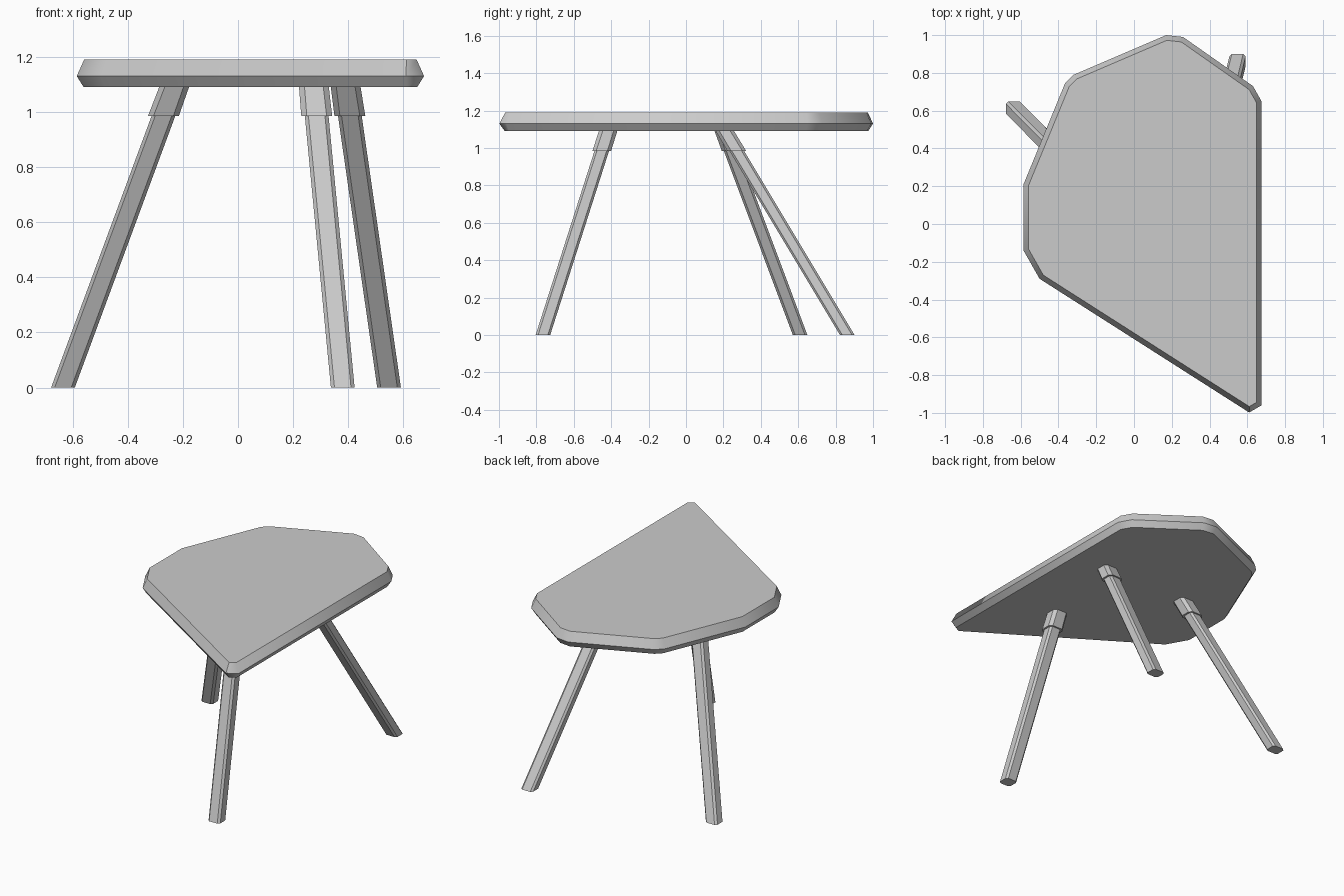
import bpy, bmesh
from mathutils import Vector

if "Cube" in bpy.data.objects:
    bpy.data.objects.remove(bpy.data.objects["Cube"])


def loft(name, rings, smooth=None):
    """Closed solid through a stack of equal-length point rings."""
    bm = bmesh.new()
    vs = [[bm.verts.new(p) for p in ring] for ring in rings]
    n = len(rings[0])
    for a, b in zip(vs, vs[1:]):
        for i in range(n):
            j = (i + 1) % n
            bm.faces.new((a[i], a[j], b[j], b[i]))
    bm.faces.new(vs[0][::-1])
    bm.faces.new(vs[-1])
    bmesh.ops.recalc_face_normals(bm, faces=bm.faces[:])
    mesh = bpy.data.meshes.new(name)
    bm.to_mesh(mesh)
    bm.free()
    ob = bpy.data.objects.new(name, mesh)
    bpy.context.collection.objects.link(ob)
    if smooth:
        bpy.ops.object.select_all(action='DESELECT')
        ob.select_set(True)
        bpy.context.view_layer.objects.active = ob
        bpy.ops.object.shade_smooth_by_angle(angle=smooth)
    return ob


def inset(points, d):
    """Mitred inward offset of a counter-clockwise outline."""
    pts = [Vector(p) for p in points]
    out = []
    for i, p in enumerate(pts):
        e1 = (p - pts[i - 1]).normalized()
        e2 = (pts[(i + 1) % len(pts)] - p).normalized()
        n1, n2 = Vector((-e1.y, e1.x)), Vector((-e2.y, e2.x))
        out.append(p + (n1 + n2) * d / (1 + n1.dot(n2)))
    return out


def section(c, z, w, d, k):
    """Horizontal chamfered rectangle centred on c."""
    x, y = w / 2, d / 2
    pts = [(x, -y + k), (x, y - k), (x - k, y), (-x + k, y),
           (-x, y - k), (-x, -y + k), (-x + k, -y), (x - k, -y)]
    return [(c.x + px, c.y + py, z) for px, py in pts]


# Seat: irregular slab with a bevelled rim
outline = [(-0.585, 0.21), (-0.585, -0.14), (-0.50, -0.29), (0.61, -0.998),
           (0.675, -0.96), (0.675, 0.65), (0.63, 0.73), (0.26, 0.99),
           (0.17, 1.0), (-0.32, 0.79), (-0.365, 0.745)]
rows = [(1.09, 0.025), (1.13, 0.0), (1.19, 0.027)]
loft("seat", [[(p.x, p.y, z) for p in inset(outline, d)] for z, d in rows], 0.98)

# Three splayed legs, each with a thicker collar under the seat
SEAT_Z, COLLAR_Z = 1.095, 0.985
legs = {
    "back_left": ((-0.635, 0.61), (-0.23, 0.20)),
    "back_right": ((0.548, 0.862), (0.39, 0.205)),
    "front": ((0.38, -0.765), (0.275, -0.415)),
}
for side, (foot, top) in legs.items():
    foot, top = Vector(foot), Vector(top)
    low = foot.lerp(top, COLLAR_Z / SEAT_Z)
    loft(side + "_leg", [section(foot, 0, 0.086, 0.078, 0.013),
                         section(top, SEAT_Z, 0.086, 0.078, 0.013)])
    loft(side + "_collar", [section(low, COLLAR_Z, 0.112, 0.1, 0.02),
                            section(top, SEAT_Z, 0.108, 0.098, 0.02)])
